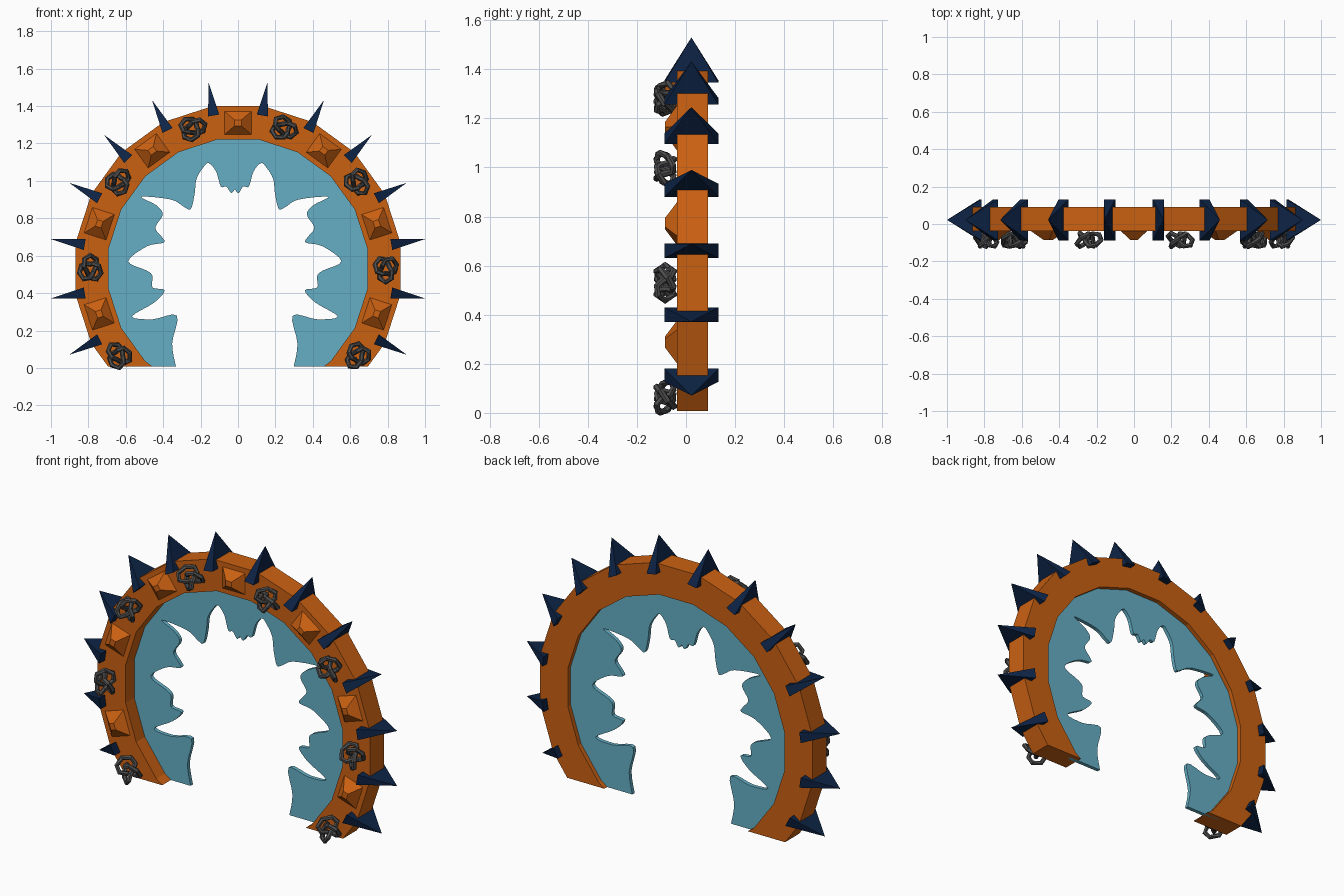
import bpy, bmesh
from math import sin, cos, pi, radians
from mathutils import Matrix, Vector

cube = bpy.data.objects.get("Cube")
if cube:
    bpy.data.objects.remove(cube, do_unlink=True)

CENTRE = Vector((0, 0, 0.53))
FLOOR = 0.008
STEP = 18          # degrees per arch segment


def material(name, colour):
    m = bpy.data.materials.new(name)
    m.use_nodes = True
    m.diffuse_color = (*colour, 1)
    bsdf = m.node_tree.nodes["Principled BSDF"]
    bsdf.inputs["Base Color"].default_value = (*colour, 1)
    bsdf.inputs["Roughness"].default_value = 0.8
    return m


ORANGE = material("burnt_orange", (0.6, 0.12, 0.006))
TEAL = material("pale_teal", (0.13, 0.43, 0.56))
NAVY = material("dark_navy", (0.004, 0.017, 0.06))
GREY = material("iron_grey", (0.075, 0.075, 0.075))


def add_object(name, bm, mat):
    bmesh.ops.recalc_face_normals(bm, faces=bm.faces)
    mesh = bpy.data.meshes.new(name)
    bm.to_mesh(mesh)
    bm.free()
    mesh.materials.append(mat)
    ob = bpy.data.objects.new(name, mesh)
    bpy.context.collection.objects.link(ob)
    return ob


def on_arch(degrees, radius, y):
    """Frame on the arch: local z points outward, local x runs along it."""
    return (Matrix.Translation(CENTRE + Vector((0, y, 0)))
            @ Matrix.Rotation(radians(degrees), 4, 'Y')
            @ Matrix.Translation((0, 0, radius)))


def ring_point(degrees, radius, y):
    a = radians(degrees)
    return CENTRE + Vector((radius * sin(a), y, radius * cos(a)))


def cut_at_floor(bm):
    geom = bm.verts[:] + bm.edges[:] + bm.faces[:]
    cut = bmesh.ops.bisect_plane(bm, geom=geom, plane_co=(0, 0, FLOOR),
                                 plane_no=(0, 0, 1), clear_inner=True)
    edges = [e for e in cut["geom_cut"] if isinstance(e, bmesh.types.BMEdge)]
    bmesh.ops.holes_fill(bm, edges=edges, sides=0)


def pyramid(name, frame, width, depth, height, tip, mat):
    bm = bmesh.new()
    bmesh.ops.create_cone(bm, cap_ends=True, segments=4, radius1=0.5 ** 0.5,
                          radius2=tip * 0.5 ** 0.5, depth=1)
    shape = (Matrix.Diagonal((width, depth, height, 1))
             @ Matrix.Translation((0, 0, 0.5)) @ Matrix.Rotation(pi / 4, 4, 'Z'))
    bmesh.ops.transform(bm, matrix=frame @ shape, verts=bm.verts)
    return add_object(name, bm, mat)


def smooth_path(points, steps=4):
    """Catmull-Rom curve through open points."""
    pts = [Vector(p) for p in points]
    pts = [pts[0]] + pts + [pts[-1]]
    out = []
    for a, b, c, d in zip(pts, pts[1:], pts[2:], pts[3:]):
        for i in range(steps):
            t = i / steps
            out.append(0.5 * (2 * b + (c - a) * t + (2 * a - 5 * b + 4 * c - d) * t * t
                              + (3 * b - a - 3 * c + d) * t ** 3))
    return out + [pts[-1]]


# Faceted arch: a square-section ring cut off at the ground
bm = bmesh.new()
corners = [(0.88, -0.037), (0.88, 0.09), (0.70, 0.09), (0.70, -0.037)]
rings = [[bm.verts.new(ring_point((k + 0.5) * STEP, r, y)) for r, y in corners]
         for k in range(20)]
for k, ring in enumerate(rings):
    nxt = rings[(k + 1) % 20]
    for i in range(4):
        j = (i + 1) % 4
        bm.faces.new((ring[i], ring[j], nxt[j], nxt[i]))
cut_at_floor(bm)
add_object("arch_frame", bm, ORANGE)

# Ragged sheet lining the arch, half outline from the top down to the ground
half = [(0, .955), (.02, .935), (.045, .97), (.075, .97), (.10, 1.05), (.14, 1.095),
        (.17, 1.07), (.205, 1.01), (.215, .93), (.235, .85), (.27, .86), (.34, .9),
        (.5, .915), (.42, .87), (.385, .82), (.425, .75), (.39, .7), (.38, .67),
        (.47, .65), (.57, .57), (.47, .52), (.44, .49), (.44, .43), (.375, .415),
        (.43, .35), (.55, .275), (.44, .26), (.31, .28), (.335, .13), (.315, FLOOR)]
edge = smooth_path(half)
AXIS = -0.017
inner = [(AXIS - p.x, p.y) for p in reversed(edge)] + [(AXIS + p.x, p.y) for p in edge[1:]]
outer = [ring_point(d, 0.74, 0) for d in range(126, -127, -9)]
outline = inner + [(0.55, FLOOR)] + [(p.x, p.z) for p in outer if p.z > FLOOR] + [(-0.55, FLOOR)]
bm = bmesh.new()
face = bm.faces.new([bm.verts.new((x, 0.042, z)) for x, z in outline])
extruded = bmesh.ops.extrude_face_region(bm, geom=[face], use_keep_orig=True)
moved = [v for v in extruded["geom"] if isinstance(v, bmesh.types.BMVert)]
bmesh.ops.translate(bm, vec=(0, 0.022, 0), verts=moved)
add_object("ragged_sheet", bm, TEAL)

# Blade spikes on every outer corner
for k in range(-7, 7):
    pyramid("spike", on_arch((k + 0.5) * STEP, 0.83, 0.022), 0.06, 0.22, 0.182, 0, NAVY)

# Blunt studs on every second front panel
for k in range(-6, 7, 2):
    frame = on_arch(k * STEP, 0.78, -0.036) @ Matrix.Rotation(pi / 2, 4, 'X')
    pyramid("stud", frame, 0.145, 0.125, 0.05, 0.25, ORANGE)


# Iron knots on the panels between the studs
def knot(name, frame, size=0.046, tube=0.0135, count=20, sides=6):
    def path(i):
        u = 4 * pi * i / count
        spread = size * (2 + cos(1.5 * u)) / 2
        return Vector((spread * cos(u) * 1.05, -size * 0.78 * sin(1.5 * u), spread * sin(u) * 0.9))

    bm = bmesh.new()
    loops = []
    for i in range(count):
        p = path(i)
        along = (path(i + 1) - path(i - 1)).normalized()
        side = along.cross(Vector((0, 1, 0))).normalized()
        up = side.cross(along)
        loops.append([bm.verts.new(p + tube * (side * cos(a) + up * sin(a)))
                      for a in (2 * pi * s / sides for s in range(sides))])
    for i, loop in enumerate(loops):
        nxt = loops[(i + 1) % count]
        for s in range(sides):
            t = (s + 1) % sides
            bm.faces.new((loop[s], loop[t], nxt[t], nxt[s]))
    bmesh.ops.transform(bm, matrix=frame, verts=bm.verts)
    return add_object(name, bm, GREY)


for k in range(-7, 8, 2):
    knot("iron_knot", on_arch(k * STEP, 0.79, -0.085))
